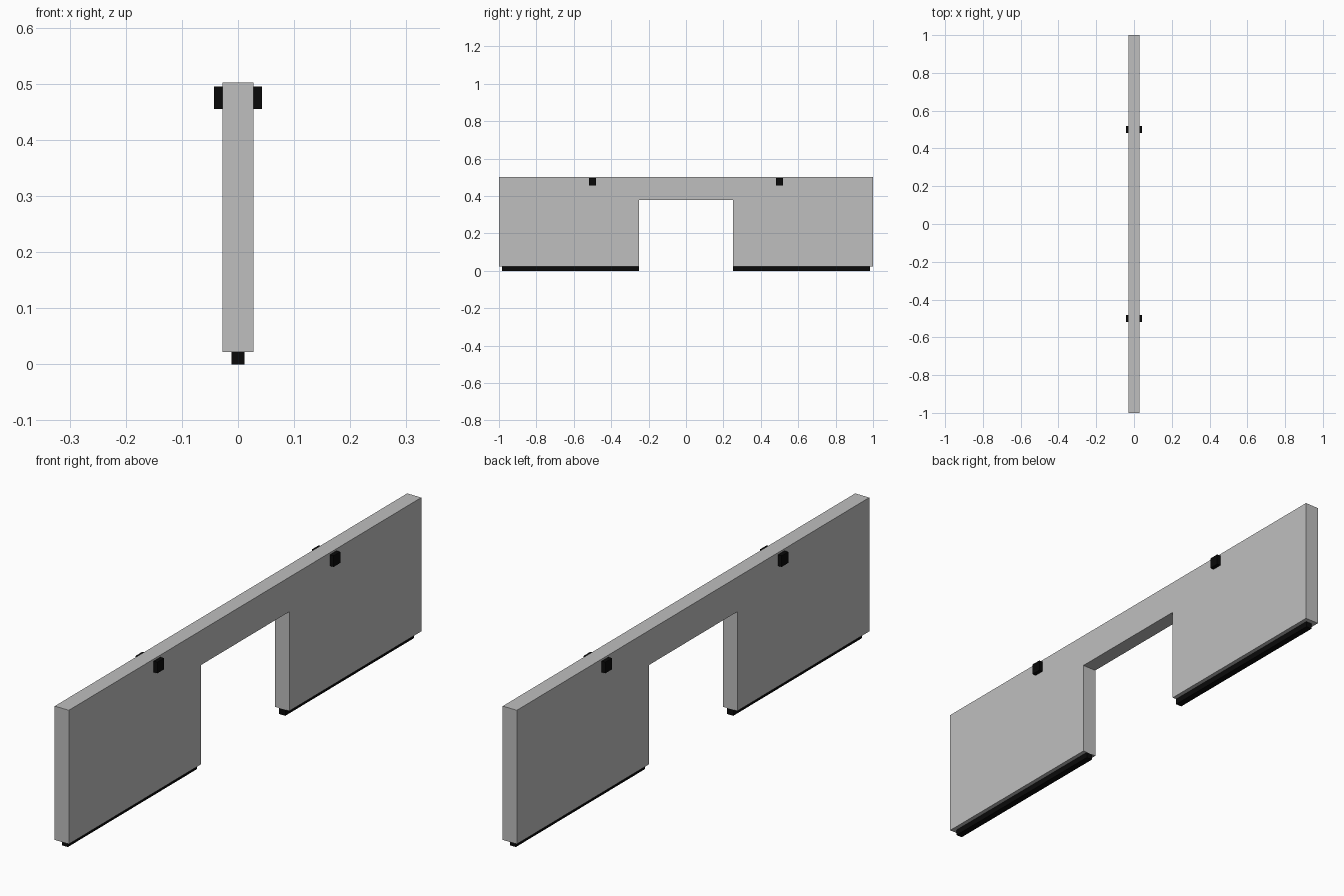
import bpy
import bmesh

cube = bpy.data.objects.get("Cube")
if cube:
    bpy.data.objects.remove(cube, do_unlink=True)


def make_material(name, value):
    mat = bpy.data.materials.new(name)
    mat.use_nodes = True
    colour = (value, value, value, 1.0)
    mat.diffuse_color = colour
    mat.node_tree.nodes["Principled BSDF"].inputs["Base Color"].default_value = colour
    return mat


def add_object(name, bm, mat):
    bmesh.ops.recalc_face_normals(bm, faces=bm.faces)
    mesh = bpy.data.meshes.new(name)
    bm.to_mesh(mesh)
    bm.free()
    mesh.materials.append(mat)
    obj = bpy.data.objects.new(name, mesh)
    bpy.context.collection.objects.link(obj)
    return obj


def add_box(name, low, high, mat):
    bm = bmesh.new()
    bmesh.ops.create_cube(bm, size=1)
    for v in bm.verts:
        v.co = [high[i] if v.co[i] > 0 else low[i] for i in range(3)]
    return add_object(name, bm, mat)


grey = make_material("light grey", 0.52)
black = make_material("black", 0.003)

HALF_THICK = 0.028
BOTTOM, TOP = 0.0215, 0.502
OPENING, OPENING_TOP = 0.251, 0.378

# Wall panel with a central opening: side profile extruded across its thickness
half = [(OPENING, OPENING_TOP), (OPENING, BOTTOM), (1, BOTTOM), (1, TOP)]
profile = half + [(-y, z) for y, z in reversed(half)]
bm = bmesh.new()
face = bm.faces.new([bm.verts.new((-HALF_THICK, y, z)) for y, z in profile])
extruded = bmesh.ops.extrude_face_region(bm, geom=[face])["geom"]
moved = [g for g in extruded if isinstance(g, bmesh.types.BMVert)]
bmesh.ops.translate(bm, verts=moved, vec=(2 * HALF_THICK, 0, 0))
add_object("wall_panel", bm, grey)

for end, sign in (("front", -1), ("back", 1)):
    # Narrow foot strip under each leg of the panel
    y0, y1 = sorted((sign * OPENING, sign * 0.983))
    add_box(end + "_foot_strip", (-0.012, y0, 0), (0.012, y1, BOTTOM), black)
    # Small clip on each side near the top edge
    for side, s in (("left", 1), ("right", -1)):
        x0, x1 = sorted((s * HALF_THICK, s * 0.043))
        add_box(end + "_" + side + "_clip", (x0, sign * 0.5 - 0.019, 0.455),
                (x1, sign * 0.5 + 0.019, 0.495), black)
